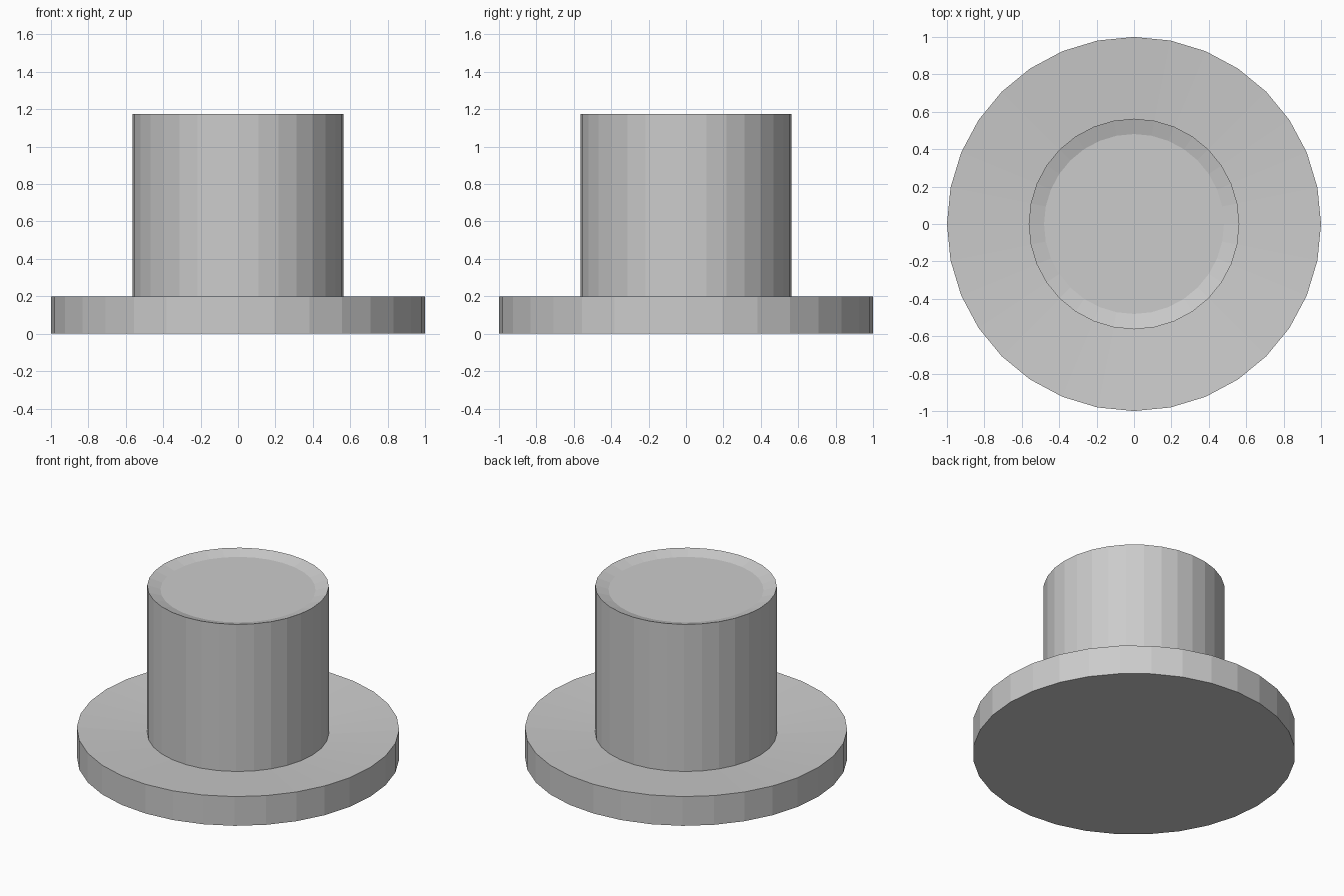
import bpy, bmesh
from math import cos, sin, tau

if "Cube" in bpy.data.objects:
    bpy.data.objects.remove(bpy.data.objects["Cube"])

SIDES = 32


def lathe(name, profile):
    """Revolve (radius, height) points around z and cap both ends."""
    bm = bmesh.new()
    rings = [[bm.verts.new((r * cos(tau * i / SIDES), r * sin(tau * i / SIDES), z))
              for i in range(SIDES)] for r, z in profile]
    for low, high in zip(rings, rings[1:]):
        for i in range(SIDES):
            j = (i + 1) % SIDES
            bm.faces.new((low[i], low[j], high[j], high[i]))
    bm.faces.new(rings[0][::-1])
    bm.faces.new(rings[-1])
    mesh = bpy.data.meshes.new(name)
    bm.to_mesh(mesh)
    bm.free()
    obj = bpy.data.objects.new(name, mesh)
    bpy.context.collection.objects.link(obj)
    return obj


# Flat-faced hat: brim dished towards the crown, crown with a shallow sunken top
lathe("flanged_hat", [
    (1.0, 0.0), (1.0, 0.2),          # brim edge
    (0.563, 0.168), (0.563, 1.175),  # crown wall
    (0.481, 1.15),                   # sunken top
])
